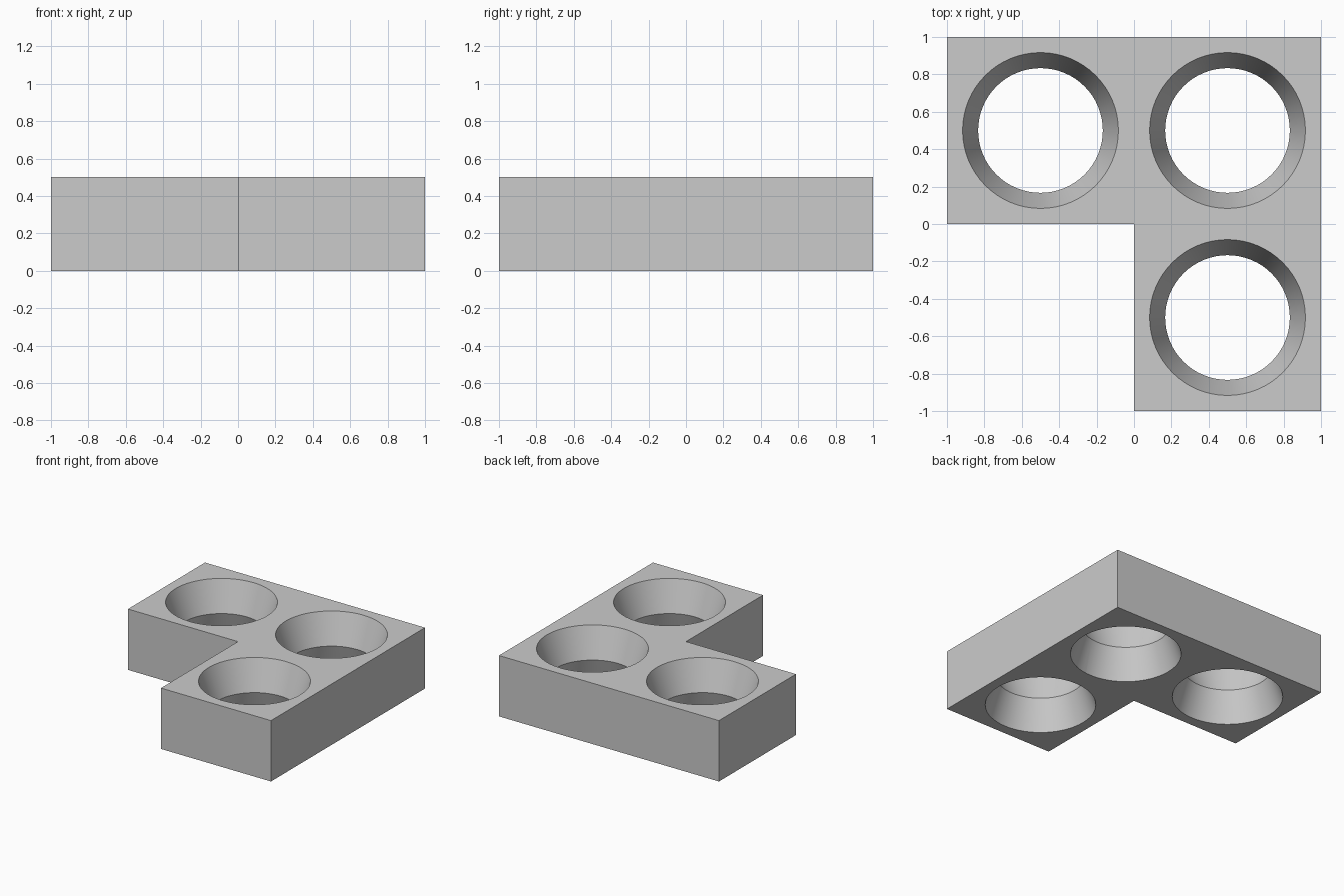
import bpy
import bmesh
import math

HEIGHT = 0.5
WAIST = 1 / 3      # hole radius at mid height
RIM = 5 / 12       # hole radius at the top and bottom faces
SEGMENTS = 64

cube = bpy.data.objects.get("Cube")
if cube:
    bpy.data.objects.remove(cube, do_unlink=True)

grey = bpy.data.materials.new("plain grey")
grey.use_nodes = True
colour = (0.6, 0.6, 0.6, 1)
grey.diffuse_color = colour
for node in grey.node_tree.nodes:
    if node.type == 'BSDF_PRINCIPLED':
        node.inputs["Base Color"].default_value = colour


def add_object(name, bm):
    bmesh.ops.recalc_face_normals(bm, faces=bm.faces)
    mesh = bpy.data.meshes.new(name)
    bm.to_mesh(mesh)
    bm.free()
    mesh.materials.append(grey)
    obj = bpy.data.objects.new(name, mesh)
    bpy.context.collection.objects.link(obj)
    return obj


def hourglass(bm, x, y):
    """Closed double cone, overshooting both block faces."""
    over = 0.05
    outer = RIM + over * (RIM - WAIST) / (HEIGHT / 2)
    rings = []
    for r, z in ((outer, -over), (WAIST, HEIGHT / 2), (outer, HEIGHT + over)):
        angles = [2 * math.pi * i / SEGMENTS for i in range(SEGMENTS)]
        rings.append([bm.verts.new((x + r * math.cos(a), y + r * math.sin(a), z))
                      for a in angles])
    for low, high in zip(rings, rings[1:]):
        for i in range(SEGMENTS):
            j = (i + 1) % SEGMENTS
            bm.faces.new((low[i], low[j], high[j], high[i]))
    bm.faces.new(rings[0])
    bm.faces.new(rings[-1])


# L-shaped block
bm = bmesh.new()
outline = [(-1, 0), (0, 0), (0, -1), (1, -1), (1, 1), (-1, 1)]
base = bm.faces.new([bm.verts.new((x, y, 0)) for x, y in outline])
top = bmesh.ops.extrude_face_region(bm, geom=[base], use_keep_orig=True)
bmesh.ops.translate(bm, vec=(0, 0, HEIGHT),
                    verts=[v for v in top["geom"] if isinstance(v, bmesh.types.BMVert)])
block = add_object("corner_block", bm)

# Waisted holes, one in the middle of each square
bm = bmesh.new()
for x, y in ((-0.5, 0.5), (0.5, 0.5), (0.5, -0.5)):
    hourglass(bm, x, y)
cutter = add_object("hole_cutter", bm)
cutter.hide_render = True

cut = block.modifiers.new("holes", 'BOOLEAN')
cut.operation = 'DIFFERENCE'
cut.solver = 'EXACT'
cut.object = cutter

bpy.ops.object.select_all(action='DESELECT')
block.select_set(True)
bpy.context.view_layer.objects.active = block
bpy.ops.object.modifier_apply(modifier=cut.name)
bpy.data.objects.remove(cutter, do_unlink=True)

# Smooth hole walls with sharp rims and waists
bpy.ops.object.shade_smooth_by_angle(angle=math.radians(25))
